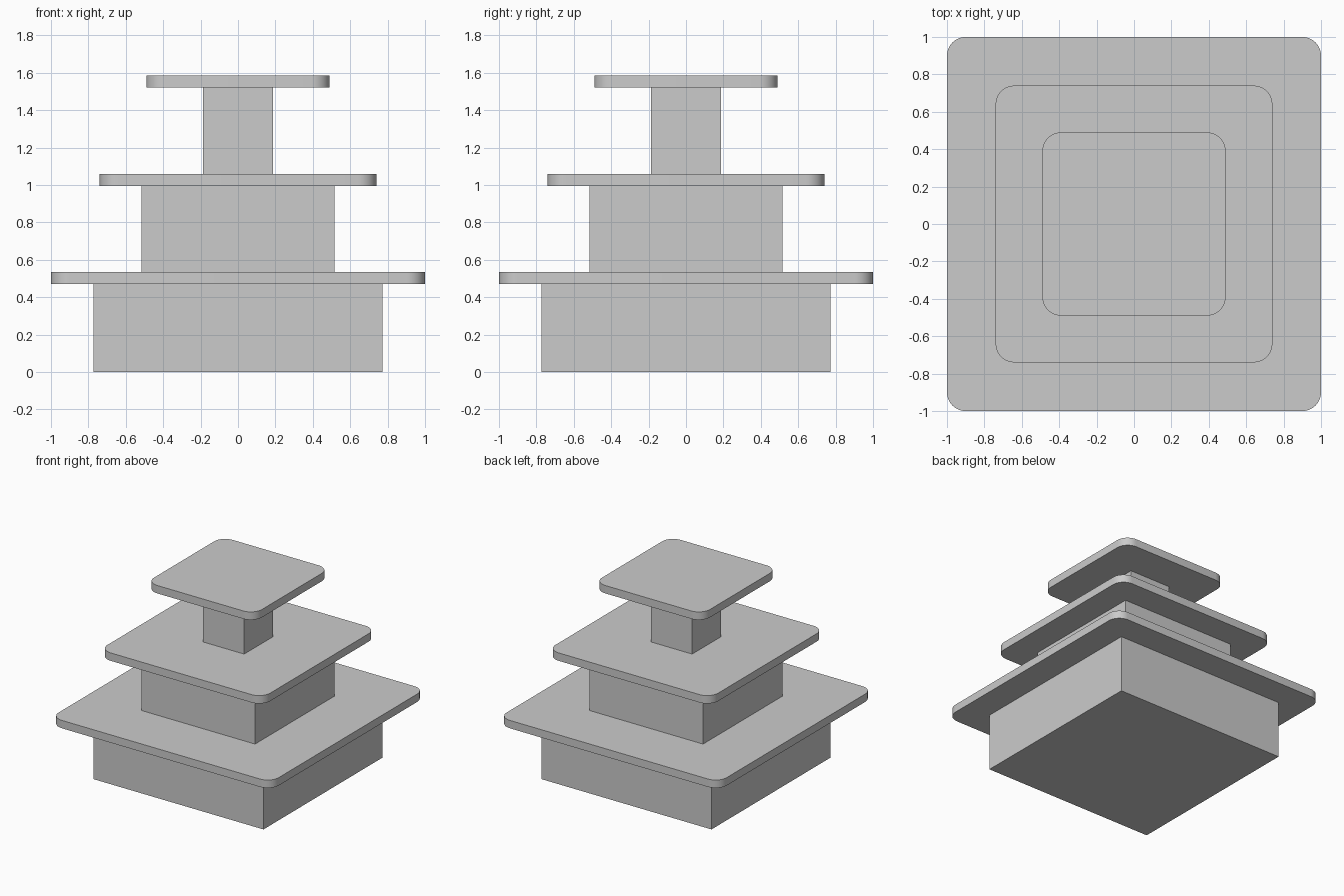
import bpy, bmesh

if "Cube" in bpy.data.objects:
    bpy.data.objects.remove(bpy.data.objects["Cube"])


def slab(name, half, z0, z1, radius=0.0):
    """Square block from z0 to z1, optionally with rounded vertical corners."""
    bm = bmesh.new()
    bmesh.ops.create_cube(bm, size=1)
    for v in bm.verts:
        v.co.x *= 2 * half
        v.co.y *= 2 * half
        v.co.z = z1 if v.co.z > 0 else z0
    if radius:
        uprights = [e for e in bm.edges
                    if abs(e.verts[0].co.z - e.verts[1].co.z) > 1e-4]
        bmesh.ops.bevel(bm, geom=uprights, offset=radius, segments=10,
                        profile=0.5, affect='EDGES')
    mesh = bpy.data.meshes.new(name)
    bm.to_mesh(mesh)
    bm.free()
    obj = bpy.data.objects.new(name, mesh)
    bpy.context.collection.objects.link(obj)
    if radius:
        bpy.ops.object.select_all(action='DESELECT')
        obj.select_set(True)
        bpy.context.view_layer.objects.active = obj
        bpy.ops.object.shade_smooth_by_angle(angle=0.6)
    return obj


# Tiers: name, block half width, plate half width, block bottom, plate bottom, plate top
tiers = [
    ("lower", 0.773, 1.0, 0.0, 0.47, 0.535),
    ("middle", 0.517, 0.74, 0.535, 0.995, 1.06),
    ("upper", 0.187, 0.49, 1.06, 1.52, 1.585),
]

# Each tier is a sharp block carrying a rounded plate
for name, block, plate, z0, z1, z2 in tiers:
    slab(name + "_block", block, z0, z1)
    slab(name + "_plate", plate, z1, z2, radius=0.1)
